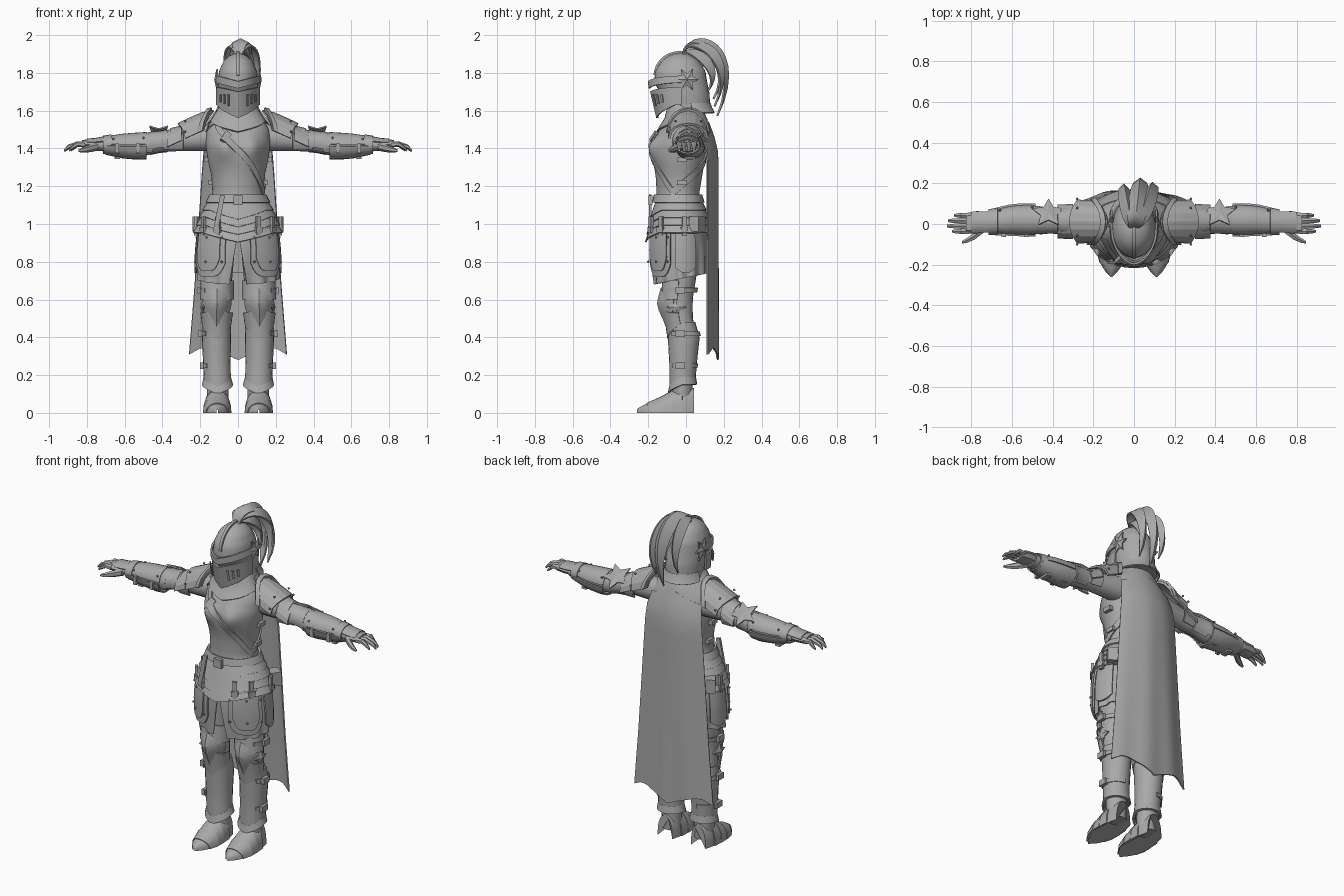
import bpy, bmesh, math
from math import sin, cos, pi, exp
from mathutils import Vector, Euler, Matrix

cube = bpy.data.objects.get("Cube")
if cube:
    bpy.data.objects.remove(cube, do_unlink=True)

steel = bpy.data.materials.new("grey steel")
steel.use_nodes = True
steel.diffuse_color = (0.4, 0.4, 0.4, 1)
steel.node_tree.nodes["Principled BSDF"].inputs["Base Color"].default_value = (0.4, 0.4, 0.4, 1)


# ---- helpers ----
def lerp(a, b, t):
    return a + (b - a) * t


def interp(table, t):
    rows = sorted(table)
    t = min(max(t, rows[0][0]), rows[-1][0])
    for low, high in zip(rows, rows[1:]):
        if t <= high[0]:
            k = (t - low[0]) / (high[0] - low[0])
            return [lerp(p, q, k) for p, q in zip(low[1:], high[1:])]


def finish(name, bm, mirror=False, thick=0, angle=35):
    bmesh.ops.remove_doubles(bm, verts=bm.verts, dist=0.0003)
    bmesh.ops.recalc_face_normals(bm, faces=bm.faces)
    if thick:
        bmesh.ops.solidify(bm, geom=bm.faces[:], thickness=thick)
        bmesh.ops.recalc_face_normals(bm, faces=bm.faces)
    for face in bm.faces:
        face.smooth = True
    for edge in bm.edges:
        edge.smooth = len(edge.link_faces) == 2 and edge.calc_face_angle(0) < math.radians(angle)
    mesh = bpy.data.meshes.new(name)
    bm.to_mesh(mesh)
    bm.free()
    mesh.materials.append(steel)
    obj = bpy.data.objects.new(name, mesh)
    bpy.context.collection.objects.link(obj)
    if mirror:
        obj.modifiers.new("Mirror", "MIRROR").use_mirror_merge = False
    return obj


def patch(name, f, nu, nv, cap=False, **kw):
    """Grid surface from f(u, v), with u and v from 0 to 1."""
    bm = bmesh.new()
    grid = [[bm.verts.new(f(i / nu, j / nv)) for i in range(nu + 1)] for j in range(nv + 1)]
    for j in range(nv):
        for i in range(nu):
            bm.faces.new((grid[j][i], grid[j][i + 1], grid[j + 1][i + 1], grid[j + 1][i]))
    if cap:
        bmesh.ops.remove_doubles(bm, verts=bm.verts, dist=0.0003)
        bmesh.ops.holes_fill(bm, edges=[e for e in bm.edges if e.is_boundary])
    return finish(name, bm, **kw)


def band(name, surf, start, end, top, bottom, off=(0, 0), nu=24, nv=2, **kw):
    """Part of a wrapped surface; top and bottom may depend on the angle."""
    top_at = top if callable(top) else lambda a: top
    bottom_at = bottom if callable(bottom) else lambda a: bottom

    def f(u, v):
        a = lerp(start, end, u)
        return surf(a, lerp(top_at(a), bottom_at(a), v), lerp(off[0], off[1], v))
    return patch(name, f, nu, nv, **kw)


def block(name, loc, size, rot=(0, 0, 0), mirror=True):
    bm = bmesh.new()
    m = Matrix.LocRotScale(Vector(loc), Euler(rot), Vector(size))
    bmesh.ops.create_cube(bm, size=1, matrix=m)
    return finish(name, bm, mirror)


def rivets(name, points, r=0.007):
    bm = bmesh.new()
    for p in points:
        bmesh.ops.create_icosphere(bm, subdivisions=1, radius=r, matrix=Matrix.Translation(p))
    finish(name, bm, True)


def star(name, loc, radius, rot, tips=6):
    bm = bmesh.new()
    m = Matrix.LocRotScale(Vector(loc), Euler(rot), None)
    rim = [bm.verts.new(m @ Vector((sin(i * pi / tips), cos(i * pi / tips), 0)) .lerp(Vector(loc), 0)) for i in range(2 * tips)]
    for i, v in enumerate(rim):
        v.co = Vector(loc) + (v.co - Vector(loc)) * radius * (0.5 if i % 2 else 1)
    hub = bm.verts.new(m @ Vector((0, 0, 0.012)))
    for i in range(2 * tips):
        bm.faces.new((hub, rim[i], rim[(i + 1) % (2 * tips)]))
    finish(name, bm, True, 0.008, 15)


def rod(name, points, radii, flat=1.0, sides=8, mirror=True):
    """Tapered tube through points running mainly along x."""
    last = len(points) - 1

    def f(u, v):
        k = round(v * last)
        x, y, z = points[k]
        return x, y + radii[k] * sin(2 * pi * u), z + flat * radii[k] * cos(2 * pi * u)
    patch(name, f, sides, last, cap=True, mirror=mirror)


# ---- surfaces: body (height, half width, front, back), leg and arm ----
BODY = [(.66, .215, -.17, .115), (.85, .215, -.185, .12), (.95, .205, -.18, .11), (1.05, .18, -.17, .095),
        (1.16, .135, -.155, .07), (1.25, .14, -.16, .085), (1.34, .16, -.175, .1), (1.42, .172, -.175, .105),
        (1.5, .165, -.14, .1), (1.56, .125, -.1, .085), (1.64, .07, -.08, .06)]
LEG = [(.03, .105, -.02, .055, .05), (.14, .108, -.02, .058, .055), (.25, .112, -.016, .06, .06),
       (.4, .114, -.012, .068, .075), (.5, .113, -.03, .066, .066), (.6, .112, -.04, .07, .075),
       (.72, .11, -.03, .08, .085), (.95, .1, -.02, .09, .1)]
ARM = [(.14, .02, 1.46, .07, .075), (.3, .015, 1.445, .055, .058), (.41, .015, 1.43, .05, .05),
       (.5, .02, 1.417, .063, .057), (.6, .02, 1.417, .06, .053), (.7, .01, 1.42, .048, .036), (.76, .01, 1.418, .052, .03)]


def body(a, z, off=0):
    rx, front, back = interp(BODY, z)
    x = (rx + off) * sin(a)
    reach = (-.03 - front if cos(a) > 0 else back + .03) + off
    y = -.03 - cos(a) * reach
    if cos(a) > 0:
        y -= .035 * exp(-((abs(x) - .075) / .05) ** 2 - ((z - 1.4) / .06) ** 2)
    return x, y, z


def leg(a, z, off=0):
    cx, cy, rx, ry = interp(LEG, z)
    return cx + (rx + off) * sin(a), cy - (ry + off) * cos(a), z


def arm(a, x, off=0):
    cy, cz, ry, rz = interp(ARM, x)
    return x, cy + (ry + off) * sin(a), cz + (rz + off) * cos(a)


def vee(level, drop, width=0.9):
    return lambda a: level - drop * max(0, 1 - abs(a) / width)


# ---- torso ----
band("cuirass", body, -pi, pi, 1.64, 1.12, nu=48, nv=22, cap=True)
band("neck_scarf", body, -pi, pi, 1.63, vee(1.54, .05, 1.2), (.015, .012), nu=32, nv=4, thick=.012)
band("cape_collar", body, pi * .55, pi * 1.45, 1.6, lambda a: 1.5 - .07 * max(0, -cos(a)), (.02, .045), nu=20, nv=4, thick=.012)


def strap_path(u, v):
    front = u < .5
    t = u * 2 if front else u * 2 - 1
    a = lerp(-.95, 1.25, t) if front else lerp(1.25, 2 * pi - .95, t)
    z = lerp(1.56, 1.17, t) if front else lerp(1.17, 1.56, t)
    return body(a, z + (v - .5) * .045, .008)


patch("chest_strap", strap_path, 48, 1, thick=.009)
block("chest_buckle", (-.065, -.17, 1.46), (.035, .02, .06), (-.5, .6, 0), False)
for z in (1.22, 1.34):
    block("side_clasp", (interp(BODY, z)[0] + .005, -.02, z), (.025, .05, .025))

# ---- waist, lames, skirt and thigh plates ----
band("belt", body, -pi, pi, 1.155, 1.115, (.015, .018), nu=36, nv=1, thick=.012)
block("belt_buckle", (0, -.188, 1.125), (.05, .02, .05), mirror=False)
for i in range(4):
    z = 1.135 - .04 * i
    band("waist_lame", body, -pi, pi, vee(z, .03), vee(z - .06, .05), (.004 + i * .003, .02 + i * .005), nu=36, nv=2, thick=.008)


def skirt(u, v):
    slit = .22 * v
    a = lerp(slit, 2 * pi - slit, u)
    return body(a, lerp(.96, .68 + .03 * (1 - cos(a)), v), .008 * v * sin(a * 13))


patch("cloth_skirt", skirt, 96, 5, thick=.006)
for name, near, far, low, off in (("thigh_plate", .3, 1.25, .72, .018), ("thigh_plate_inset", .42, 1.13, .75, .026)):
    mid, half = (near + far) / 2, (far - near) / 2
    band(name, body, near, far, .985, lambda a: low + .07 * abs((a - mid) / half) ** 4, (off, off), nu=14, nv=4, thick=.01, mirror=True)
band("hip_plate", body, 1.4, 2.1, .97, lambda a: .74 + .25 * (a - 1.75) ** 2, (.014, .016), nu=10, nv=3, thick=.01, mirror=True)
for a in (.5, .95, 1.7):
    x, y, z = body(a, .99, .03)
    block("hanger_strap", (x, y, z), (.024, .016, .1), (0, 0, a))
    block("hanger_buckle", (x, y, z - .02), (.038, .026, .03), (0, 0, a))
block("belt_pouch", (.195, .06, 1.0), (.06, .07, .08), (0, 0, 1.0))
block("hanging_belt", (-.1, -.19, 1.06), (.025, .014, .19), (0, .2, 0), False)
rivets("thigh_rivets", [body(a, z, .03) for a in (.36, .78, 1.19) for z in (.8, .93)])

# ---- legs ----
band("leg", leg, -pi, pi, .95, .04, nu=20, nv=22, cap=True, mirror=True)
band("greave", leg, -pi, pi, .48, vee(.15, .03, 1.5), (.008, .014), nu=20, nv=8, thick=.008, mirror=True)
band("ankle_cuff", leg, -pi, pi, vee(.19, .05, 1.6), vee(.15, .05, 1.6), (.014, .024), nu=20, nv=1, thick=.008, mirror=True)
band("upper_knee_plate", leg, -1.5, 1.5, vee(.7, -.01), vee(.6, .02), (.01, .02), nu=12, nv=2, thick=.008, mirror=True)
band("lower_knee_plate", leg, -1.5, 1.5, vee(.53, -.02), vee(.47, .08, 1.5), (.02, .012), nu=12, nv=2, thick=.008, mirror=True)


def knee(u, v):
    a = lerp(-1.25, 1.25, u)
    side = 1 - abs(2 * u - 1)
    x, y, z = leg(a, lerp(.6 + .06 * side, .56 - .14 * side, v), .012)
    return x, y - .035 * side * (1 - abs(2 * v - .8)), z


patch("knee_cap", knee, 8, 6, thick=.01, mirror=True, angle=20)
star("knee_wing", (.186, -.05, .56), .055, (0, pi / 2, 0), 4)
for z in (.65, .42, .25):
    band("leg_strap", leg, .8, pi, z + .012, z - .012, (.018, .018), nu=10, nv=1, thick=.006, mirror=True)
    block("leg_buckle", (leg(pi / 2, z, .02)[0], -.03, z), (.02, .05, .034))
FOOT = [(-.26, .004, .02), (-.23, .035, .04), (-.18, .06, .058), (-.12, .07, .085), (-.06, .066, .12), (0, .06, .14), (.045, .048, .13)]


def foot(a, y, off=0):
    rx, height = interp(FOOT, y)
    return .11 + (rx + off) * sin(a), y, max(0, cos(a)) ** .8 * (height + off) if abs(a) < 1.57 else 0


band("boot", foot, -pi / 2, pi / 2, -.26, .042, nu=12, nv=14, cap=True, mirror=True)
for y in (-.19, -.135, -.08):
    band("toe_lame", foot, -pi / 2, pi / 2, lambda a: y - .02 * cos(a), y + .06, (.005, .007), nu=12, nv=1, thick=.006, mirror=True)

# ---- arms ----
band("sleeve", arm, -pi, pi, .14, .74, nu=16, nv=20, cap=True, mirror=True)
for x, length, grow in ((.29, .07, .02), (.345, .05, .012), (.45, .04, .012)):
    band("arm_lame", arm, -2.3, 2.3, x, x + length, (grow, grow - .004), nu=12, nv=1, thick=.008, mirror=True)
band("elbow_guard", arm, -2, 2.6, .375, .465, (.012, .012), nu=14, nv=2, thick=.01, mirror=True)
star("elbow_star", (.42, .055, 1.483), .085, (-.6, 0, 0), 5)
for rot in (0, pi):
    band("bracer", arm, rot - 1.5, rot + 1.5, .485, .7, (.012, .008), nu=12, nv=5, thick=.009, mirror=True)
band("wrist_cuff", arm, -pi, pi, .67, .715, (.014, .014), nu=16, nv=1, thick=.008, mirror=True)
for x in (.53, .64):
    block("bracer_clasp", (x, -.055, 1.4), (.022, .02, .05))
    block("bracer_buckle", (x, .02, 1.35), (.03, .06, .012))
rivets("bracer_rivets", [arm(a, x, .016) for a in (-1, .9) for x in (.5, .66)])


# ---- shoulders ----
def shoulder(a, x, off=0):
    z = 1.5 - max(0, x - .16) * .45
    r = .1 - .05 * max(0, x - .28) + off
    return x, .012 + r * sin(a), z + r * cos(a)


band("shoulder_plate", shoulder, -1.5, 1.5, lambda a: .13 + .05 * sin(a) ** 2, lambda a: .32 - .04 * sin(a) ** 2, (.005, .008), nu=8, nv=3, thick=.012, mirror=True, angle=18)
band("shoulder_ridge", shoulder, -1.5, 1.5, lambda a: .14 + .05 * sin(a) ** 2, lambda a: .165 + .05 * sin(a) ** 2, (.018, .014), nu=8, nv=1, thick=.012, mirror=True)
band("shoulder_lame", shoulder, -1.5, 1.5, .3, .375, (-.012, -.012), nu=8, nv=1, thick=.009, mirror=True, angle=18)
rivets("shoulder_rivets", [shoulder(a, .28, .02) for a in (-1.2, -.6, .6, 1.2)])

# ---- hands ----
rod("palm", [(.72, .01, 1.418), (.77, .008, 1.422), (.825, .004, 1.42)], [.045, .056, .05], .5)
band("hand_plate", arm, -1.1, 1.1, .71, .8, (.01, .004), nu=6, nv=2, thick=.008, mirror=True)
for i, reach in enumerate((.895, .92, .915, .885)):
    y = -.036 + .026 * i
    rod("finger", [(.81, y, 1.42), (.85, y, 1.423), (reach - .02, y, 1.408), (reach, y, 1.39)], [.014, .015, .012, .007], sides=6)
rod("thumb", [(.74, -.025, 1.41), (.785, -.06, 1.4), (.82, -.08, 1.392), (.845, -.09, 1.388)], [.022, .02, .014, .007], sides=6)

# ---- helmet ----
DOME = [(1.595, .025, .108, .112), (1.62, .015, .1, .112), (1.69, -.005, .106, .13), (1.75, -.028, .108, .14),
        (1.81, -.03, .1, .133), (1.86, -.03, .078, .1), (1.89, -.03, .048, .064), (1.908, -.03, .001, .001)]


def dome(a, z, off=0):
    cy, rx, ry = interp(DOME, z)
    return (rx + off) * sin(a), cy - (ry + off) * cos(a), z


def visor(a, z, off=0):
    depth = lerp(.105, .143, (z - 1.56) / .16)
    return (.116 + off) * sin(a), -.028 - (depth + off) * cos(a) - .024 * max(0, 1 - abs(a)), z


band("helmet", dome, -pi, pi, lambda a: 1.908, 1.595, nu=32, nv=20, cap=True)
band("visor", visor, -1.6, 1.6, lambda a: 1.7 + .025 * abs(sin(a)), vee(1.63, .07, 1.3), nu=24, nv=5, thick=.01, angle=25)
band("brow_guard", visor, -1.6, 1.6, lambda a: 1.755 + .03 * abs(sin(a)), lambda a: 1.718 + .03 * abs(sin(a)), (-.002, .004), nu=24, nv=1, thick=.01, angle=25)
band("neck_guard", dome, 1.7, 2 * pi - 1.7, 1.64, 1.59, (.004, .016), nu=20, nv=2, thick=.008)
for i in range(3):
    a = .38 + .2 * i
    band("visor_vent", visor, a, a + .08, 1.685, 1.625 + .01 * i, (.007, .007), nu=1, nv=1, thick=.006, mirror=True)
star("helmet_star", (.114, .005, 1.765), .065, (0, pi / 2, 0), 6)


def comb(u, v):
    t = lerp(.1, 2.7, u)
    return (v - .5) * .016, -.03 - .143 * cos(t), 1.77 + .146 * sin(t) ** .9


patch("helmet_comb", comb, 20, 1, thick=.012)


# ---- plume ----
def plume(name, side, lift, tail, width):
    ctrl = [Vector((0, -.02, 1.9)), Vector((side * .5, .03, 2.085 - lift)),
            Vector((side * 1.2, .36 - lift * 1.2, 1.96 - lift)), Vector((side, .17 - lift * .5, tail))]

    def f(u, v):
        p = sum((c * w for c, w in zip(ctrl, ((1 - v) ** 3, 3 * v * (1 - v) ** 2, 3 * v * v * (1 - v), v ** 3))), Vector())
        s = 2 * u - 1
        w = width * (.3 + 1.1 * sin(pi * min(1, .1 + .9 * v)) if v < .98 else .05)
        return p + Vector((s * w, -.04 * abs(s) * sin(pi * v), -.03 * abs(s) * sin(pi * v)))
    patch(name, f, 4, 14, thick=.01, angle=30)


plume("plume_middle", .03, 0, 1.57, .035)
plume("plume_left", .09, .03, 1.62, .03)
plume("plume_right", -.05, .04, 1.66, .026)
plume("plume_inner", .05, .1, 1.7, .026)


# ---- cape ----
HEM = [(0, .28), (.3, .315), (.65, .345), (.8, .34), (1, .31)]
SPREAD = [(.28, .262), (.65, .232), (1.3, .19), (1.46, .175), (1.54, .13)]


def cape(u, v):
    s = 2 * u - 1
    z = lerp(1.54 - .06 * abs(s), interp(HEM, abs(s))[0], v)
    lean = max(0, z - 1.36) / .18
    y = .172 - .055 * s * s - .05 * lean ** 1.5 + .004 * sin(s * 9) * v
    return s * interp(SPREAD, z)[0], y, z


patch("cape", cape, 20, 16, thick=.008)
